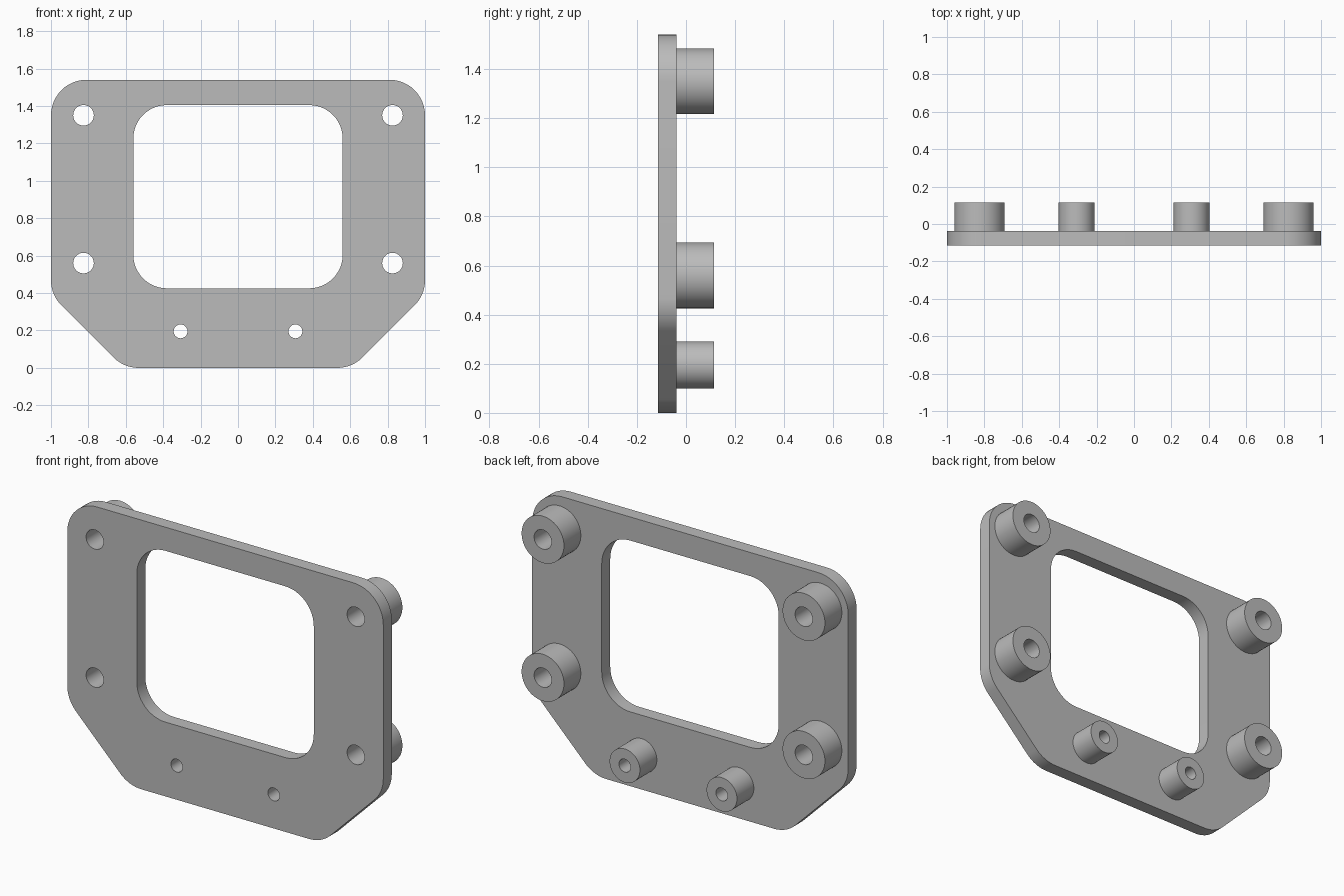
import bpy, bmesh
from math import pi, sin, cos
from mathutils import Vector, Matrix

cube = bpy.data.objects.get("Cube")
if cube:
    bpy.data.objects.remove(cube, do_unlink=True)

# Single material
grey = bpy.data.materials.new("plain grey")
grey.use_nodes = True
colour = (0.5, 0.5, 0.5, 1)
grey.diffuse_color = colour
grey.node_tree.nodes["Principled BSDF"].inputs["Base Color"].default_value = colour


def circle(x, z, r, n=48):
    return [(x + r * cos(2 * pi * i / n), z + r * sin(2 * pi * i / n)) for i in range(n)]


def rounded(corners, radius, steps=12):
    """Outline with every corner replaced by a tangent arc."""
    points = []
    for i, corner in enumerate(corners):
        p = Vector(corner)
        a = (Vector(corners[i - 1]) - p).normalized()
        b = (Vector(corners[(i + 1) % len(corners)]) - p).normalized()
        half = a.angle(b) / 2
        centre = p + (a + b).normalized() * radius / sin(half)
        tangent = radius * cos(half) / sin(half)
        start, end = p + a * tangent - centre, p + b * tangent - centre
        sweep = pi - 2 * half
        for k in range(steps + 1):
            t = k / steps
            arc = (start * sin((1 - t) * sweep) + end * sin(t * sweep)) / sin(sweep)
            points.append(tuple(centre + arc))
    return points


def extrude_profile(name, loops, y0, y1):
    """Fill the outer loop minus the inner loops and extrude it along y."""
    curve = bpy.data.curves.new(name + " profile", 'CURVE')
    curve.dimensions = '2D'
    curve.fill_mode = 'BOTH'
    curve.extrude = (y1 - y0) / 2
    for loop in loops:
        spline = curve.splines.new('POLY')
        spline.points.add(len(loop) - 1)
        for point, (x, z) in zip(spline.points, loop):
            point.co = (x, z, 0, 1)
        spline.use_cyclic_u = True
    helper = bpy.data.objects.new(name + " helper", curve)
    bpy.context.collection.objects.link(helper)
    graph = bpy.context.evaluated_depsgraph_get()
    mesh = bpy.data.meshes.new_from_object(helper.evaluated_get(graph))
    bpy.data.objects.remove(helper, do_unlink=True)
    bpy.data.curves.remove(curve)

    mesh.transform(Matrix.Translation((0, (y0 + y1) / 2, 0)) @ Matrix.Rotation(pi / 2, 4, 'X'))
    bm = bmesh.new()
    bm.from_mesh(mesh)
    bmesh.ops.remove_doubles(bm, verts=bm.verts, dist=0.0001)
    bmesh.ops.recalc_face_normals(bm, faces=bm.faces)
    bm.to_mesh(mesh)
    bm.free()
    mesh.materials.clear()
    mesh.materials.append(grey)
    obj = bpy.data.objects.new(name, mesh)
    bpy.context.collection.objects.link(obj)
    bpy.ops.object.select_all(action='DESELECT')
    obj.select_set(True)
    bpy.context.view_layer.objects.active = obj
    bpy.ops.object.shade_smooth_by_angle(angle=pi / 6)
    return obj


FRONT, PLATE_BACK, BOSS_END = -0.115, -0.038, 0.115

# Standoff name, x, z, outer radius, hole radius
standoffs = []
for side, s in (("left", 1), ("right", -1)):
    standoffs += [
        ("upper_standoff_" + side, s * 0.826, 1.35, 0.134, 0.055),
        ("middle_standoff_" + side, s * 0.826, 0.56, 0.134, 0.055),
        ("lower_standoff_" + side, s * 0.307, 0.195, 0.096, 0.037),
    ]

# Plate with chamfered lower corners, window and screw holes
outline = rounded([(-0.61, 0), (0.61, 0), (1, 0.39), (1, 1.54), (-1, 1.54), (-1, 0.39)], 0.19)
window = rounded([(-0.56, 0.425), (0.56, 0.425), (0.56, 1.405), (-0.56, 1.405)], 0.18)
holes = [circle(x, z, hole) for _, x, z, _, hole in standoffs]
extrude_profile("mounting_plate", [outline, window] + holes, FRONT, PLATE_BACK)

# Hollow standoffs on the back
for name, x, z, radius, hole in standoffs:
    extrude_profile(name, [circle(x, z, radius), circle(x, z, hole)], PLATE_BACK, BOSS_END)
